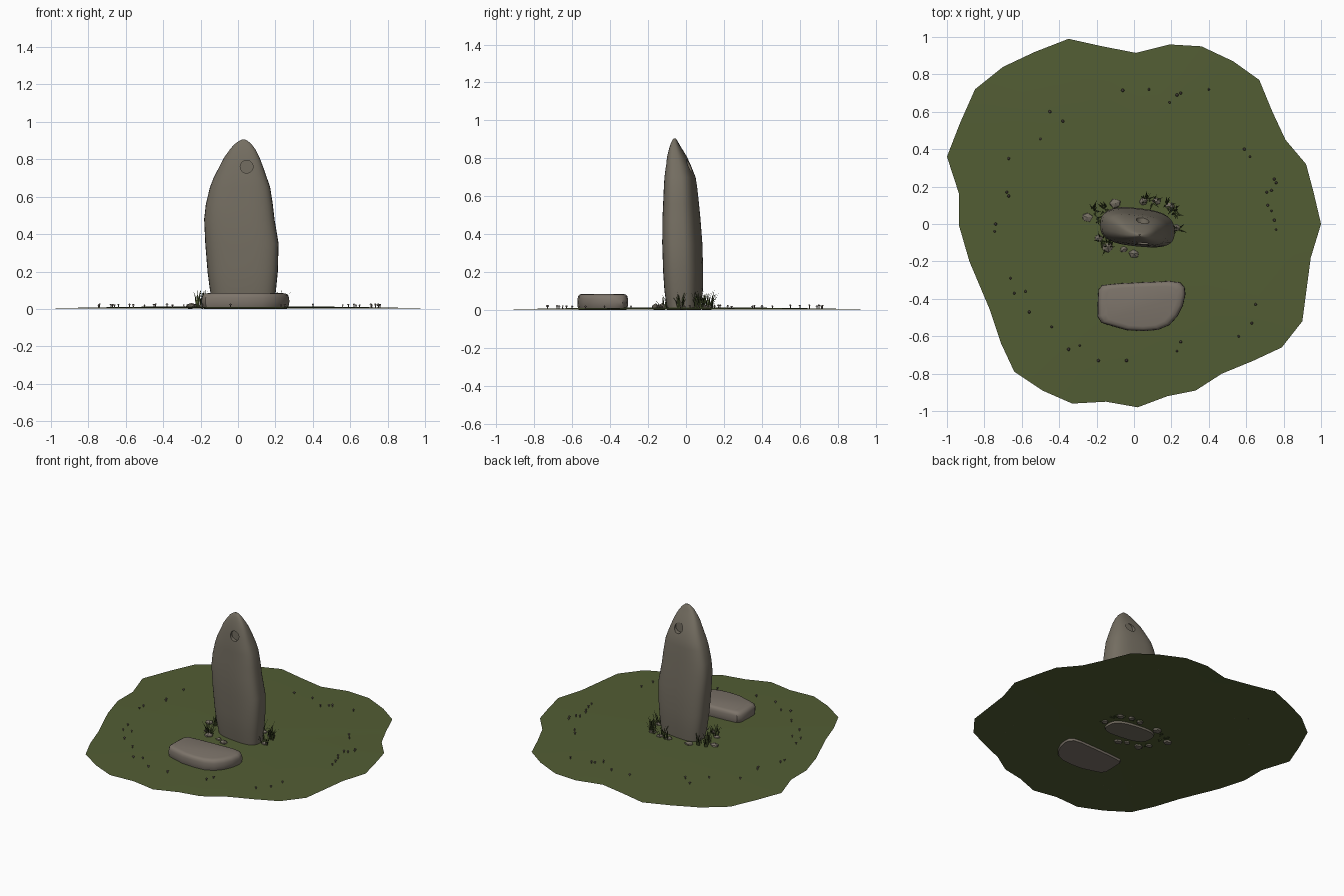
import bpy, bmesh, math, random
from mathutils import Vector, Matrix

if "Cube" in bpy.data.objects:
    bpy.data.objects.remove(bpy.data.objects["Cube"])
random.seed(4)


def mat(name, r, g, b):
    m = bpy.data.materials.new(name)
    m.diffuse_color = (r, g, b, 1)
    m.use_nodes = True
    m.node_tree.nodes["Principled BSDF"].inputs["Base Color"].default_value = m.diffuse_color
    return m


STONE = mat("weathered stone", .175, .155, .12)
SLAB = mat("pale slab stone", .205, .175, .145)
PEBBLE = mat("base pebble", .18, .16, .125)
TURF = mat("turf", .085, .11, .034)
BLADE = mat("grass blade", .055, .075, .022)
CAP = mat("mushroom cap", .16, .13, .11)


def finish(bm, name, material, smooth=True, closed=True):
    if closed:
        bmesh.ops.recalc_face_normals(bm, faces=bm.faces)
    me = bpy.data.meshes.new(name)
    bm.to_mesh(me)
    bm.free()
    ob = bpy.data.objects.new(name, me)
    bpy.context.collection.objects.link(ob)
    me.materials.append(material)
    if smooth:
        shade(ob)
    return ob


def shade(ob, angle=38):
    bpy.ops.object.select_all(action='DESELECT')
    ob.select_set(True)
    bpy.context.view_layer.objects.active = ob
    bpy.ops.object.shade_smooth_by_angle(angle=math.radians(angle))


def loft(rings):
    bm = bmesh.new()
    loops = [[bm.verts.new(p) for p in ring] for ring in rings]
    n = len(loops[0])
    for a, b in zip(loops, loops[1:]):
        for i in range(n):
            j = (i + 1) % n
            bm.faces.new((a[i], a[j], b[j], b[i]))
    bm.faces.new(loops[0][::-1])
    bm.faces.new(loops[-1])
    return bm


def ground_z(x, y):
    return .003 + .012 * max(0, 1 - (x * x + y * y))


# turf patch: slightly domed open sheet
OUTLINE = [(1, 0), (.96, .17), (.92, .32), (.81, .45), (.74, .6), (.67, .77), (.53, .87),
           (.36, .95), (.19, .96), (.01, .915), (-.17, .95), (-.35, .99), (-.53, .92),
           (-.7, .84), (-.85, .72), (-.93, .54), (-1, .36), (-.935, .16), (-.935, -.01),
           (-.88, -.2), (-.77, -.46), (-.71, -.64), (-.64, -.79), (-.49, -.89), (-.33, -.96),
           (-.15, -.95), (.02, -.98), (.18, -.92), (.33, -.89), (.47, -.8), (.64, -.73),
           (.79, -.66), (.9, -.52), (.945, -.18)]
bm = bmesh.new()
center = bm.verts.new((0, 0, .015))
prev = None
for s in (.3, .6, .85, 1):
    zz = .003 + .012 * (1 - s * s)
    ring = [bm.verts.new((x * s, y * s, zz)) for x, y in OUTLINE]
    for i in range(len(ring)):
        j = (i + 1) % len(ring)
        if prev:
            bm.faces.new((prev[i], ring[i], ring[j], prev[j]))
        else:
            bm.faces.new((center, ring[i], ring[j]))
    prev = ring
finish(bm, "turf_patch", TURF, closed=False)

# standing stone: height, left, right, front, back
SECTIONS = [(0, -.13, .19, -.10, .08), (.1, -.15, .203, -.115, .09), (.2, -.163, .213, -.122, .092),
            (.35, -.175, .217, -.127, .088), (.48, -.181, .195, -.126, .078),
            (.56, -.172, .186, -.122, .07), (.65, -.15, .172, -.118, .06), (.7, -.131, .155, -.115, .052),
            (.76, -.10, .134, -.107, .028), (.81, -.074, .115, -.1, .005),
            (.85, -.045, .095, -.09, -.02), (.88, -.02, .073, -.08, -.038),
            (.9, .008, .05, -.07, -.05), (.906, .022, .038, -.063, -.056)]
rings = []
for z, x0, x1, y0, y1 in SECTIONS:
    ring = []
    for i in range(36):
        a = i * math.tau / 36
        c, s = math.cos(a), math.sin(a)
        u = math.copysign(abs(c) ** .7, c)
        v = math.copysign(abs(s) ** .7, s)
        ring.append(((x0 + x1) / 2 + u * (x1 - x0) / 2,
                     (y0 + y1) / 2 + v * (y1 - y0) / 2 * .93 - u * .1 * (y1 - y0), z))
    rings.append(ring)
stone = finish(loft(rings), "standing_stone", STONE, smooth=False)

# round sockets cut in the front and back near the top
for name, y in (("front_socket_cutter", -.185), ("back_socket_cutter", .1)):
    bpy.ops.mesh.primitive_cylinder_add(vertices=24, radius=.034, depth=.2,
                                        location=(.046, y, .76), rotation=(math.pi / 2, 0, 0))
    cutter = bpy.context.object
    cutter.name = name
    m = stone.modifiers.new(name, 'BOOLEAN')
    m.operation, m.object, m.solver = 'DIFFERENCE', cutter, 'EXACT'
    bpy.context.view_layer.objects.active = stone
    bpy.ops.object.modifier_apply(modifier=name)
    bpy.data.objects.remove(cutter)
shade(stone)

# flat offering slab in front
SLAB_OUTLINE = [(-.19, -.35), (-.17, -.327), (-.09, -.318), (.03, -.312), (.19, -.305), (.245, -.312),
                (.27, -.335), (.275, -.375), (.262, -.435), (.235, -.49), (.19, -.54), (.13, -.566),
                (.05, -.573), (-.04, -.568), (-.12, -.545), (-.175, -.528), (-.195, -.495), (-.194, -.42)]
rings = []
for z, s in ((0, .94), (.018, .985), (.04, 1), (.06, .99), (.074, .965), (.082, .91), (.086, .8)):
    rings.append([(.04 + (x - .04) * s, -.44 + (y + .44) * s, z) for x, y in SLAB_OUTLINE])
finish(loft(rings), "offering_slab", SLAB)

# small chunky stones packed around the base
bm = bmesh.new()
for x, y, r in ((-.25, .035, .034), (-.1, .11, .033), (-.14, -.125, .034), (-.055, -.135, .024),
                (.0, -.16, .032), (.05, .12, .028), (.12, .12, .027), (.19, .095, .03),
                (.225, -.02, .027), (-.19, -.075, .026)):
    res = bmesh.ops.create_icosphere(bm, subdivisions=1, radius=r)
    turn = Matrix.Rotation(random.random() * 6, 3, 'Z')
    for v in res["verts"]:
        p = turn @ (v.co * random.uniform(.8, 1.1))
        v.co = (x + p.x, y + p.y * .85, max(0, .012 + p.z * .7))
finish(bm, "base_stones", PEBBLE, smooth=False)

# grass tufts made of bent tapering blades
bm = bmesh.new()
for x, y in ((-.215, .07), (-.2, .03), (-.175, -.09), (.225, .05), (.235, -.03), (.06, .125),
             (.1, .12), (.17, .1), (.21, .08), (-.15, .08), (-.14, -.12)):
    for k in range(9):
        a = random.uniform(0, math.tau)
        out = Vector((math.cos(a), math.sin(a), 0))
        side = Vector((-out.y, out.x, 0)) * .0045
        base = Vector((x, y, .008)) + out * random.uniform(0, .02)
        h, lean = random.uniform(.045, .1), random.uniform(.01, .045)
        mid = base + out * lean * .35 + Vector((0, 0, h * .6))
        tip = base + out * lean + Vector((0, 0, h))
        p = [bm.verts.new(q) for q in (base - side, base + side, mid + side * .7, mid - side * .7, tip)]
        bm.faces.new(p[:4])
        bm.faces.new((p[3], p[2], p[4]))
finish(bm, "grass_tufts", BLADE, smooth=False, closed=False)

# scattered ring of tiny mushrooms: stem and cap
SPOTS = [(-.06, .715), (.08, .72), (.19, .65), (.23, .69), (.25, .7), (.4, .72), (-.38, .55), (-.45, .6),
         (-.5, .455), (-.67, .35), (-.68, .17), (-.67, .15), (-.74, 0), (-.745, -.04), (-.66, -.29),
         (-.64, -.37), (-.58, -.36), (-.56, -.47), (-.44, -.55), (-.35, -.67), (-.29, -.65),
         (-.19, -.73), (-.04, -.73), (.23, -.68), (.25, -.63), (.56, -.6), (.63, -.53), (.65, -.43),
         (.76, -.03), (.75, .02), (.735, .07), (.715, .1), (.71, .17), (.735, .18), (.75, .24),
         (.76, .22), (.62, .36), (.59, .4)]
bm = bmesh.new()
for x, y in SPOTS:
    z, h = ground_z(x, y), random.uniform(.008, .015)
    r = random.uniform(.006, .009)
    for r0, r1, z0, d in ((.003, .0025, z, h), (r, r * .4, z + h, .006)):
        bmesh.ops.create_cone(bm, cap_ends=True, segments=7, radius1=r0, radius2=r1, depth=d,
                              matrix=Matrix.Translation((x, y, z0 + d / 2)))
finish(bm, "mushroom_ring", CAP)
